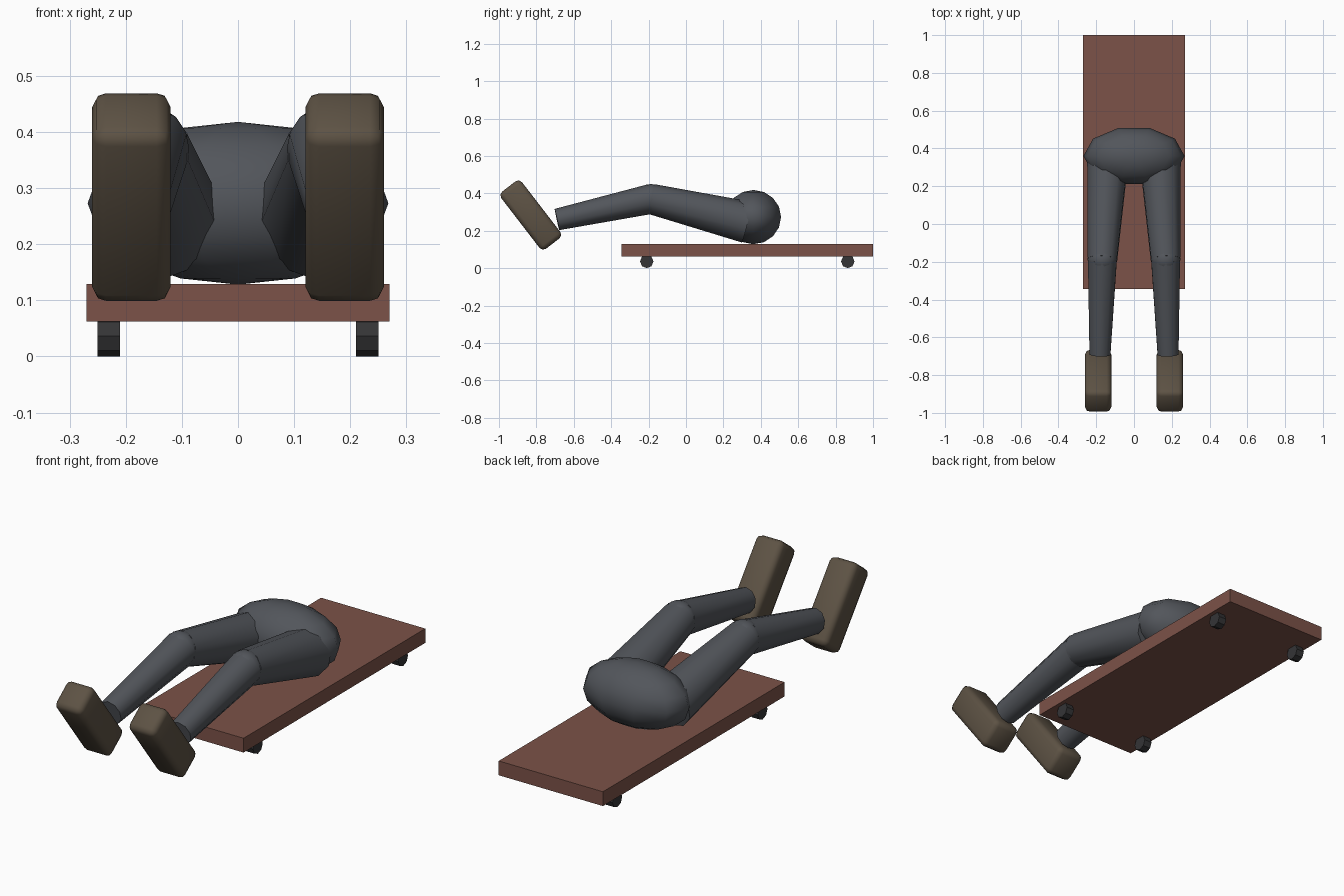
import bpy, bmesh
from math import radians, pi
from mathutils import Vector, Matrix

if "Cube" in bpy.data.objects:
    bpy.data.objects.remove(bpy.data.objects["Cube"])


def material(name, rgb):
    m = bpy.data.materials.new(name)
    m.diffuse_color = (*rgb, 1)
    m.use_nodes = True
    m.node_tree.nodes["Principled BSDF"].inputs["Base Color"].default_value = m.diffuse_color
    return m


WOOD = material("red_wood", (0.2, 0.085, 0.065))
CLOTH = material("dark_cloth", (0.085, 0.092, 0.105))
LEATHER = material("brown_leather", (0.11, 0.085, 0.058))
RUBBER = material("black_rubber", (0.035, 0.035, 0.037))


def make(name, bm, matrix, mat, smooth=True):
    """Turn a bmesh into an object, transformed by matrix."""
    bmesh.ops.transform(bm, matrix=matrix, verts=bm.verts)
    mesh = bpy.data.meshes.new(name)
    bm.to_mesh(mesh)
    bm.free()
    mesh.materials.append(mat)
    ob = bpy.data.objects.new(name, mesh)
    bpy.context.collection.objects.link(ob)
    if smooth:
        bpy.ops.object.select_all(action='DESELECT')
        ob.select_set(True)
        bpy.context.view_layer.objects.active = ob
        bpy.ops.object.shade_smooth_by_angle(angle=radians(60))
    return ob


def box(name, center, size, mat, bevel=0, tilt=0):
    bm = bmesh.new()
    bmesh.ops.create_cube(bm, size=1, matrix=Matrix.Diagonal((*size, 1)))
    if bevel:
        bmesh.ops.bevel(bm, geom=bm.edges[:], offset=bevel, segments=2,
                        profile=0.5, affect='EDGES')
    m = Matrix.Translation(center) @ Matrix.Rotation(tilt, 4, 'X')
    return make(name, bm, m, mat, bevel > 0)


def limb(name, a, b, ra, rb, mat, sides=10, smooth=True):
    """Tapered cylinder running from a to b."""
    a, b = Vector(a), Vector(b)
    d = b - a
    bm = bmesh.new()
    bmesh.ops.create_cone(bm, cap_ends=True, segments=sides, radius1=ra,
                          radius2=rb, depth=d.length)
    rot = Vector((0, 0, 1)).rotation_difference(d).to_matrix().to_4x4()
    return make(name, bm, Matrix.Translation((a + b) / 2) @ rot, mat, smooth)


def ball(name, center, scale, mat, segments=10, rings=8):
    bm = bmesh.new()
    bmesh.ops.create_uvsphere(bm, u_segments=segments, v_segments=rings, radius=1)
    # quarter turn puts a vertex at each side tip
    m = (Matrix.Translation(center) @ Matrix.Diagonal((*scale, 1))
         @ Matrix.Rotation(pi / 2, 4, 'Z'))
    # make sure the tips lie on the x axis
    if max(v.co.y for v in bm.verts) < max(v.co.x for v in bm.verts):
        m = m @ Matrix.Rotation(pi / 2, 4, 'Z')
    return make(name, bm, m, mat)


# Rolling board
box("board", (0, 0.328, 0.096), (0.54, 1.345, 0.067), WOOD)

# Pelvis
ball("pelvis", (0, 0.36, 0.273), (0.268, 0.156, 0.145), CLOTH)

for s, side in ((-1, "left"), (1, "right")):
    # Wheels
    for y, end in ((-0.21, "front"), (0.865, "back")):
        limb(f"{end}_{side}_wheel", (s * 0.21, y, 0.036), (s * 0.25, y, 0.036),
             0.036, 0.036, RUBBER, 8, False)
    # Leg
    hip = (s * 0.14, 0.325, 0.246)
    knee = (s * 0.167, -0.187, 0.37)
    ankle = (s * 0.18, -0.69, 0.26)
    limb(f"{side}_thigh", hip, knee, 0.112, 0.081, CLOTH)
    ball(f"{side}_knee", knee, (0.08, 0.08, 0.08), CLOTH)
    limb(f"{side}_shin", knee, ankle, 0.08, 0.058, CLOTH)
    # Boot
    box(f"{side}_boot", (s * 0.19, -0.83, 0.284), (0.14, 0.14, 0.385),
        LEATHER, 0.025, 0.656)
